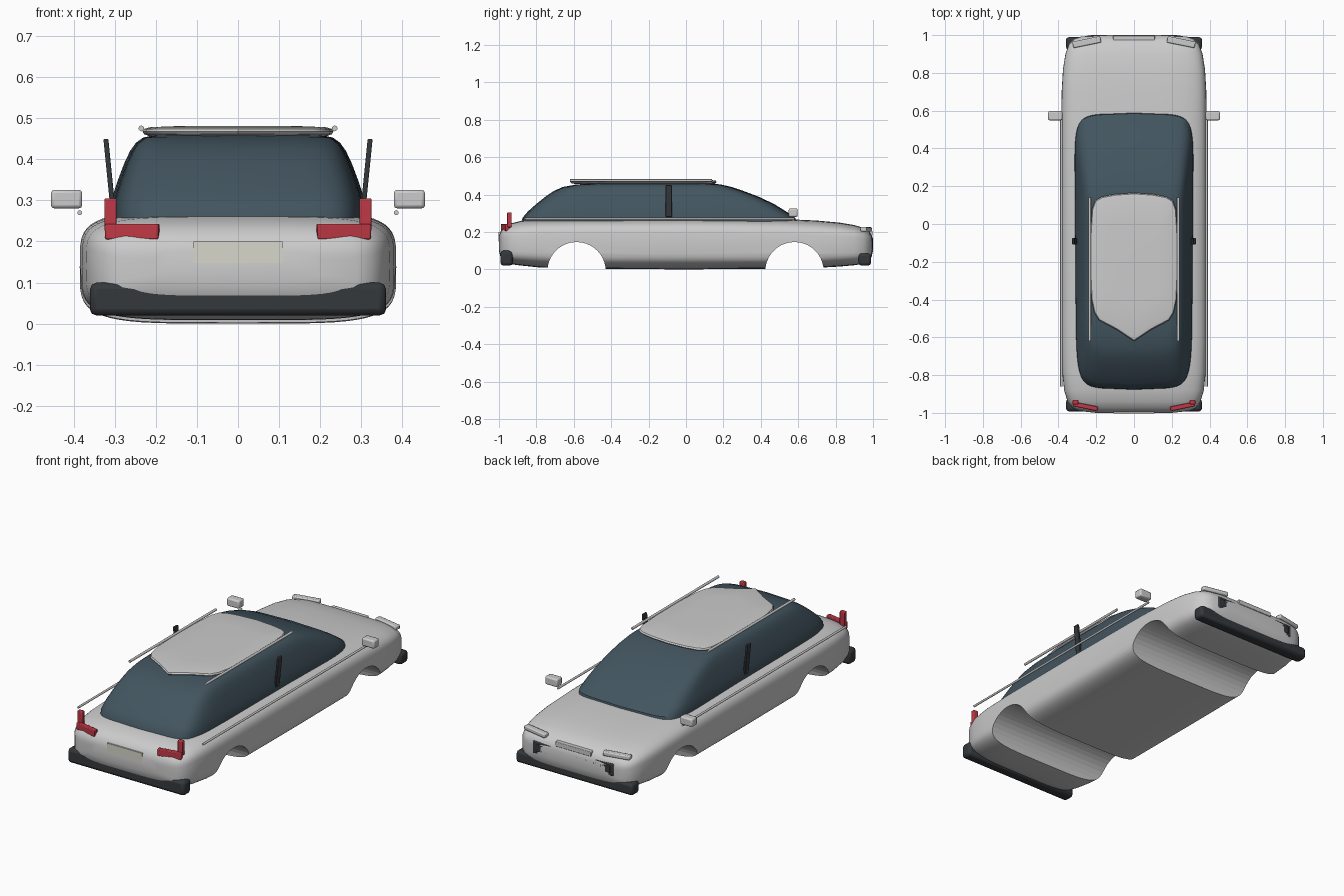
import bpy, bmesh
from math import cos, sin, pi, copysign
from mathutils import Matrix, Vector

if "Cube" in bpy.data.objects:
    bpy.data.objects.remove(bpy.data.objects["Cube"])


def material(name, rgb):
    m = bpy.data.materials.new(name)
    m.diffuse_color = (*rgb, 1)
    m.use_nodes = True
    m.node_tree.nodes["Principled BSDF"].inputs["Base Color"].default_value = m.diffuse_color
    return m


GLASS = material("dark_glass", (0.055, 0.09, 0.115))
BLACK = material("black_plastic", (0.035, 0.04, 0.045))
RED = material("red_lens", (0.52, 0.04, 0.06))
CREAM = material("plate_cream", (0.68, 0.68, 0.6))


def finish(name, bm, mat=None, bevel=0, mirror=False, smooth=True, segments=2):
    bmesh.ops.recalc_face_normals(bm, faces=bm.faces)
    me = bpy.data.meshes.new(name)
    bm.to_mesh(me)
    bm.free()
    ob = bpy.data.objects.new(name, me)
    bpy.context.collection.objects.link(ob)
    if mat:
        me.materials.append(mat)
    if bevel:
        b = ob.modifiers.new("bevel", 'BEVEL')
        b.width, b.segments, b.limit_method = bevel, segments, 'ANGLE'
    if mirror:
        ob.modifiers.new("mirror", 'MIRROR').use_bisect_axis[0] = False
    if smooth:
        bpy.ops.object.select_all(action='DESELECT')
        ob.select_set(True)
        bpy.context.view_layer.objects.active = ob
        bpy.ops.object.shade_smooth_by_angle(angle=0.6)
    return ob


def box(name, center, size, mat=None, bevel=0.006, mirror=False, rot=0, axis='Z'):
    bm = bmesh.new()
    bmesh.ops.create_cube(bm, size=1, matrix=Matrix.Translation(center)
                          @ Matrix.Rotation(rot, 4, axis) @ Matrix.Diagonal((*size, 1)))
    return finish(name, bm, mat, bevel, mirror)


def rod(name, x, y0, y1, z, r):
    bm = bmesh.new()
    bmesh.ops.create_cone(bm, cap_ends=True, segments=12, radius1=r, radius2=r, depth=y1 - y0,
                          matrix=Matrix.Translation((x, (y0 + y1) / 2, z)) @ Matrix.Rotation(pi / 2, 4, 'X'))
    return finish(name, bm, mirror=True)


def oval(n, count=56):
    # rounded-rectangle outline in the unit square
    def p(v):
        return copysign(abs(v) ** (2 / n), v)
    return [(p(cos(2 * pi * i / count)), p(sin(2 * pi * i / count))) for i in range(count)]


def loft(rings):
    bm = bmesh.new()
    vs = [[bm.verts.new(c) for c in r] for r in rings]
    n = len(vs[0])
    for a, b in zip(vs, vs[1:]):
        for i in range(n):
            bm.faces.new((a[i], a[(i + 1) % n], b[(i + 1) % n], b[i]))
    bm.faces.new(vs[0])
    bm.faces.new(vs[-1])
    return bm


# Lower body: stations along y (y, bottom, top, half width)
stations = [(-1.0, 0.10, 0.18, 0.20), (-0.99, 0.06, 0.205, 0.29), (-0.975, 0.042, 0.225, 0.325),
            (-0.94, 0.028, 0.245, 0.352), (-0.88, 0.02, 0.26, 0.37), (-0.78, 0.01, 0.268, 0.38),
            (-0.6, 0.003, 0.272, 0.385), (0, 0.0, 0.275, 0.385), (0.5, 0.003, 0.27, 0.385),
            (0.7, 0.008, 0.261, 0.383), (0.82, 0.015, 0.25, 0.376), (0.9, 0.022, 0.237, 0.363),
            (0.95, 0.03, 0.222, 0.345), (0.98, 0.045, 0.203, 0.315), (0.992, 0.065, 0.185, 0.28),
            (1.0, 0.10, 0.165, 0.20)]
body = finish("body", loft([[(w * u, y, (a + b) / 2 + (b - a) / 2 * v) for u, v in oval(4.5)]
                            for y, a, b, w in stations]))

# Wheel arches cut right across the body
for i, y in enumerate((-0.585, 0.58)):
    bm = bmesh.new()
    bmesh.ops.create_cone(bm, cap_ends=True, segments=40, radius1=0.156, radius2=0.156, depth=1,
                          matrix=Matrix.Translation((0, y, -0.01)) @ Matrix.Rotation(pi / 2, 4, 'Y'))
    cutter = finish(f"arch_cutter_{i}", bm, smooth=False)
    cutter.hide_render = True
    cutter.hide_set(True)
    cut = body.modifiers.new("arch", 'BOOLEAN')
    cut.object, cut.operation, cut.solver = cutter, 'DIFFERENCE', 'EXACT'
    body.modifiers.move(len(body.modifiers) - 1, i)

# Glass cabin: layers going up (z, rear, front, half width)
layers = [(0.23, -0.88, 0.60, 0.312), (0.275, -0.875, 0.585, 0.31), (0.31, -0.845, 0.535, 0.302),
          (0.35, -0.80, 0.47, 0.289), (0.39, -0.75, 0.385, 0.274), (0.42, -0.705, 0.305, 0.26),
          (0.44, -0.66, 0.245, 0.246), (0.453, -0.59, 0.19, 0.228), (0.461, -0.5, 0.13, 0.19)]
finish("cabin", loft([[(w * u * (1 + 0.03 * v * abs(v)) , (a + b) / 2 + (b - a) / 2 * v - 0.02 * u * u * copysign(min(1, abs(v)), v), z)
                       for u, v in oval(9, 72)] for z, a, b, w in layers]), GLASS)

# Roof panel with a pointed rear edge
half = [(0, 0.165), (0.10, 0.158), (0.17, 0.145), (0.205, 0.125), (0.222, 0.08), (0.23, -0.05),
        (0.232, -0.25), (0.225, -0.4), (0.21, -0.47), (0.185, -0.51), (0.09, -0.56), (0, -0.62)]
outline = half + [(-x, y) for x, y in half[-2:0:-1]]


def roof_ring(s, z):
    return [(x * s, (y + 0.22) * s - 0.22, z) for x, y in outline]


finish("roof_panel", loft([roof_ring(0.93, 0.456), roof_ring(0.985, 0.461), roof_ring(1, 0.467),
                           roof_ring(0.985, 0.474), roof_ring(0.92, 0.478), roof_ring(0.6, 0.481)]))

# Roof rails and side trim strips
rod("roof_rail", 0.235, -0.62, 0.14, 0.475, 0.007)
rod("side_trim", 0.385, -0.86, 0.58, 0.27, 0.006)

# Mirrors and door pillars
box("side_mirror", (0.417, 0.573, 0.303), (0.076, 0.048, 0.045), bevel=0.008, mirror=True)
box("door_pillar", (0.313, -0.092, 0.365), (0.012, 0.034, 0.17), BLACK, 0.003, True, 0.1, 'Y')

# Bumpers
box("rear_bumper", (0, -0.959, 0.06), (0.72, 0.066, 0.08), BLACK, 0.016)
box("front_bumper", (0, 0.956, 0.053), (0.72, 0.066, 0.065), BLACK, 0.014)

# Rear lights and plate
box("tail_light", (0.257, -0.966, 0.224), (0.132, 0.024, 0.038), RED, 0.004, True, 0.2)
box("tail_light_upright", (0.31, -0.944, 0.265), (0.03, 0.024, 0.08), RED, 0.004, True)
box("rear_plate", (0, -0.998, 0.174), (0.216, 0.008, 0.052), CREAM, 0)

# Front grille, trim bar and headlights
box("grille", (0, 0.983, 0.14), (0.5, 0.03, 0.07), BLACK, 0.006)
box("grille_slot", (0, 0.996, 0.14), (0.46, 0.008, 0.04), BLACK, 0.003)
box("grille_bar", (0, 0.98, 0.193), (0.22, 0.036, 0.026), None, 0.003)
box("headlight", (0.25, 0.963, 0.214), (0.15, 0.034, 0.024), None, 0.006, True, -0.2)
